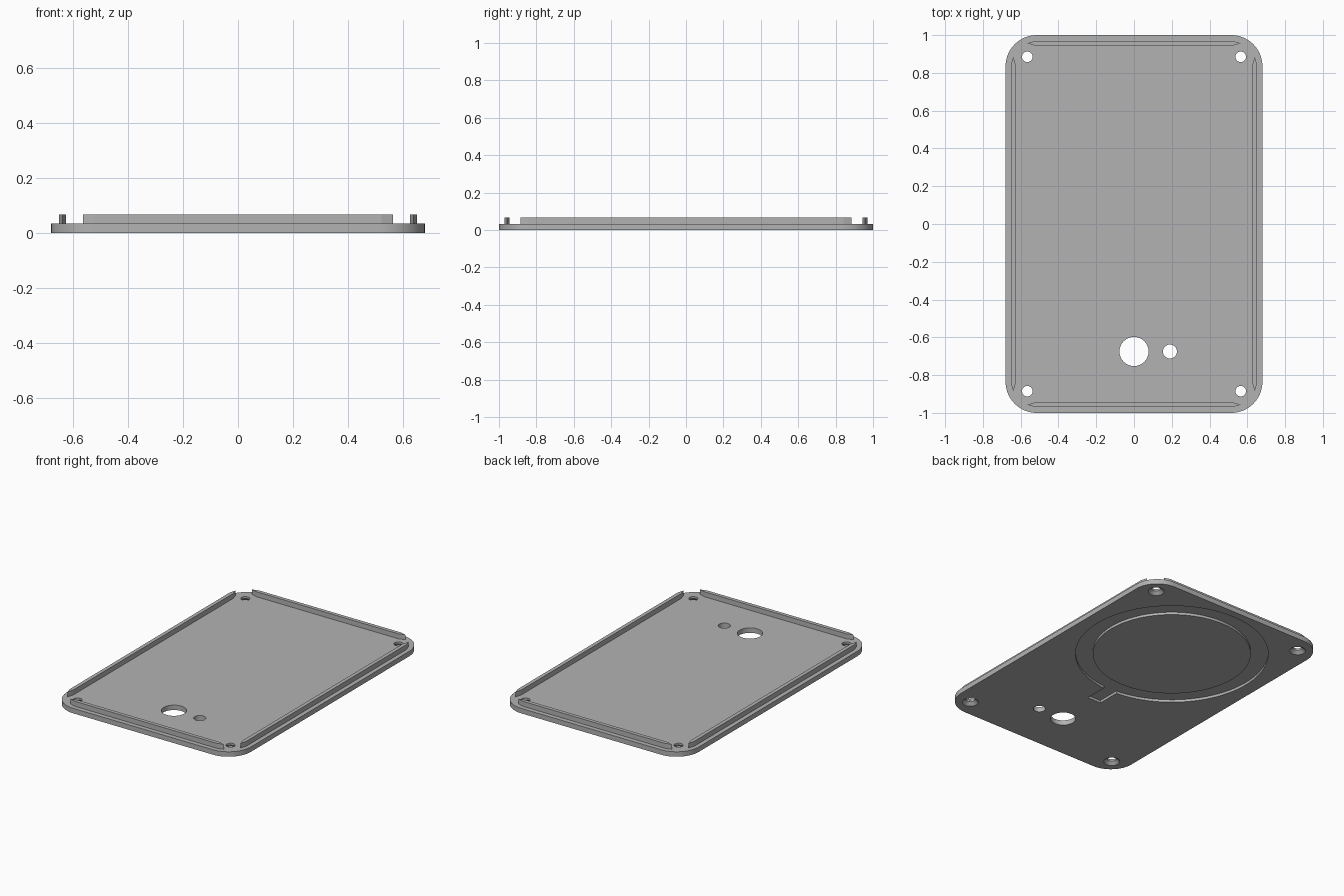
import bpy
import bmesh
from math import cos, sin, pi, radians

if "Cube" in bpy.data.objects:
    bpy.data.objects.remove(bpy.data.objects["Cube"], do_unlink=True)

HALF_X, HALF_Y, THICK, TOP = 0.68, 1.0, 0.033, 0.066
CORNER = 0.165
HOLE_X, HOLE_Y = 0.565, 0.885
RING_Y, GROOVE = 0.36, 0.017

grey = bpy.data.materials.new("light grey plastic")
grey.use_nodes = True
grey.diffuse_color = (0.45, 0.45, 0.45, 1)
grey.node_tree.nodes["Principled BSDF"].inputs["Base Color"].default_value = grey.diffuse_color


def loft(name, bottom, top, z0, z1):
    """Closed solid between two outlines with the same number of points."""
    bm = bmesh.new()
    low = [bm.verts.new((x, y, z0)) for x, y in bottom]
    high = [bm.verts.new((x, y, z1)) for x, y in top]
    bm.faces.new(low)
    bm.faces.new(high)
    n = len(low)
    for i in range(n):
        j = (i + 1) % n
        bm.faces.new((low[i], low[j], high[j], high[i]))
    bmesh.ops.recalc_face_normals(bm, faces=bm.faces)
    mesh = bpy.data.meshes.new(name)
    bm.to_mesh(mesh)
    bm.free()
    mesh.materials.append(grey)
    obj = bpy.data.objects.new(name, mesh)
    bpy.context.collection.objects.link(obj)
    return obj


def prism(name, outline, z0, z1):
    return loft(name, outline, outline, z0, z1)


def arc(cx, cy, r, start=0, sweep=360, n=48):
    steps = n if sweep == 360 else n + 1
    angles = [radians(start + sweep * i / n) for i in range(steps)]
    return [(cx + r * cos(a), cy + r * sin(a)) for a in angles]


def combine(target, tool, operation="DIFFERENCE"):
    """Apply a boolean and discard the tool."""
    mod = target.modifiers.new("cut", "BOOLEAN")
    mod.operation, mod.object, mod.solver = operation, tool, "EXACT"
    bpy.context.view_layer.objects.active = target
    bpy.ops.object.modifier_apply(modifier=mod.name)
    bpy.data.objects.remove(tool, do_unlink=True)


# Rounded base plate
outline = []
for sx, sy, start in ((1, 1, 0), (-1, 1, 90), (-1, -1, 180), (1, -1, 270)):
    outline += arc(sx * (HALF_X - CORNER), sy * (HALF_Y - CORNER), CORNER, start, 90, 16)
plate = prism("base_plate", outline, 0, THICK)

# Ring-shaped groove with a cable slot in the underside
groove = prism("groove_cutter", arc(0, RING_Y, 0.59, n=96), -0.02, GROOVE)
slot = [(-0.05, -0.38), (0.05, -0.38), (0.05, 0), (-0.05, 0)]
combine(groove, prism("slot_cutter", slot, -0.02, GROOVE), "UNION")
combine(groove, prism("island_cutter", arc(0, RING_Y, 0.483, n=96), -0.1, 0.1))
combine(plate, groove)

# Camera and flash openings
for x, r in ((0, 0.077), (0.19, 0.037)):
    combine(plate, prism("opening_cutter", arc(x, -0.675, r), -0.1, 0.1))

# Countersunk screw holes
for x in (-HOLE_X, HOLE_X):
    for y in (-HOLE_Y, HOLE_Y):
        combine(plate, prism("screw_cutter", arc(x, y, 0.028, n=32), -0.1, 0.1))
        wide, narrow = arc(x, y, 0.07, n=32), arc(x, y, 0.028, n=32)
        combine(plate, loft("countersink_cutter", wide, narrow, -0.02, 0.02))

bpy.ops.object.select_all(action="DESELECT")
plate.select_set(True)
bpy.context.view_layer.objects.active = plate
bpy.ops.object.shade_smooth_by_angle(angle=radians(25))


# Locating lips with pointed ends along each side
def lip_outline(length, half_width, taper=0.042):
    flat = length - taper
    return [(-length, 0), (-flat, -half_width), (flat, -half_width),
            (length, 0), (flat, half_width), (-flat, half_width)]


for side, s in (("left", 1), ("right", -1)):
    points = [(s * 0.639 + v, u) for u, v in lip_outline(HOLE_Y, 0.0125)]
    prism(side + "_lip", points, THICK, TOP)
for side, s in (("back", 1), ("front", -1)):
    points = [(u, s * 0.957 + v) for u, v in lip_outline(HOLE_X, 0.0125)]
    prism(side + "_lip", points, THICK, TOP)
